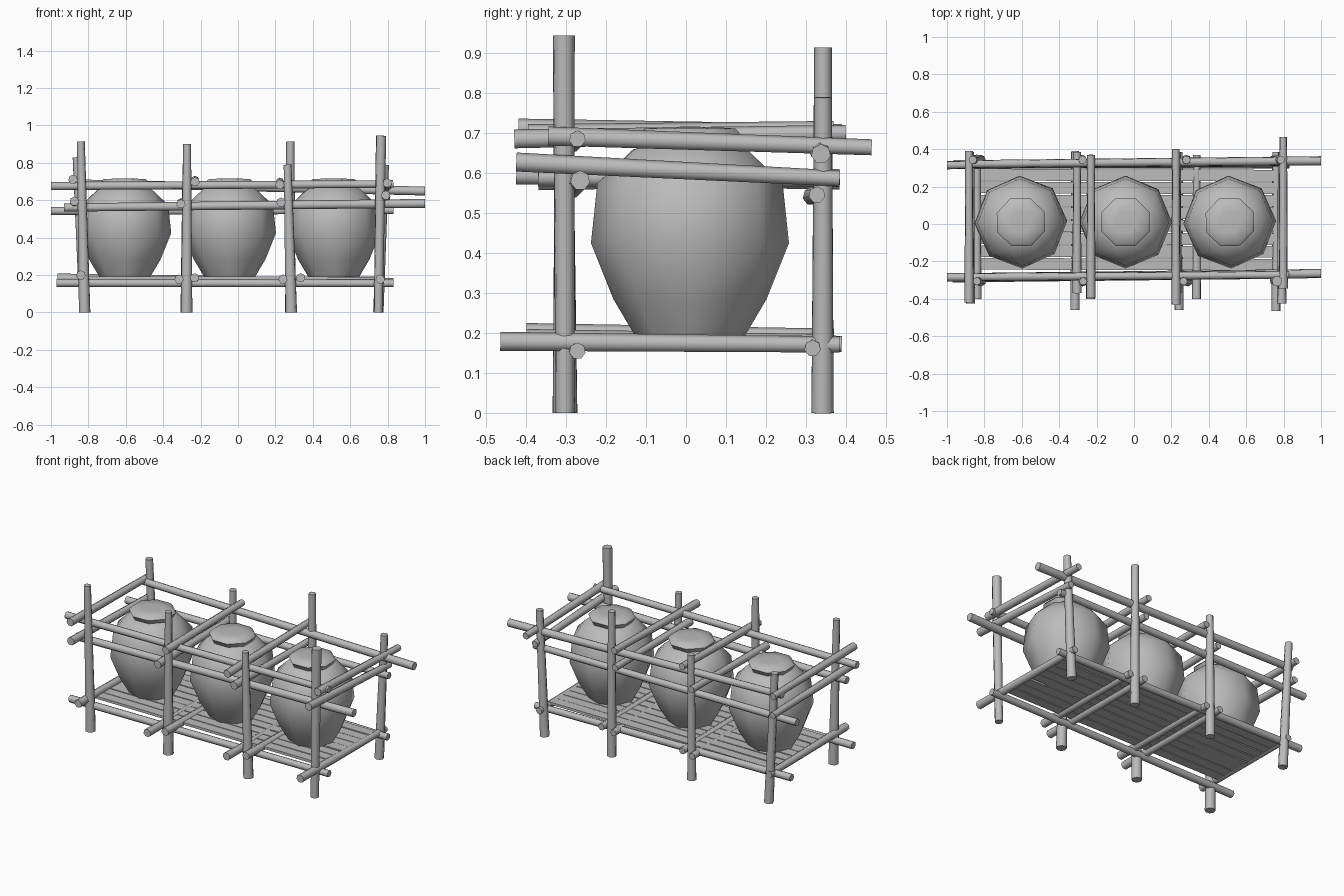
import bpy, bmesh, math, random
from mathutils import Vector

random.seed(4)
if "Cube" in bpy.data.objects:
    bpy.data.objects.remove(bpy.data.objects["Cube"])

grey = bpy.data.materials.new("plain grey")
grey.use_nodes = True
grey.diffuse_color = (0.5, 0.5, 0.5, 1)
grey.node_tree.nodes["Principled BSDF"].inputs["Base Color"].default_value = (0.5, 0.5, 0.5, 1)


def finish(bm, name, angle):
    bmesh.ops.recalc_face_normals(bm, faces=bm.faces)
    mesh = bpy.data.meshes.new(name)
    bm.to_mesh(mesh)
    bm.free()
    mesh.materials.append(grey)
    obj = bpy.data.objects.new(name, mesh)
    bpy.context.collection.objects.link(obj)
    bpy.ops.object.select_all(action='DESELECT')
    bpy.context.view_layer.objects.active = obj
    obj.select_set(True)
    bpy.ops.object.shade_smooth_by_angle(angle=math.radians(angle))
    return obj


def pole(name, start, end, r1=0.023, r2=0.021, sides=7):
    """Tapered round stick between two points."""
    a, b = Vector(start), Vector(end)
    bm = bmesh.new()
    bmesh.ops.create_cone(bm, cap_ends=True, segments=sides, radius1=r1, radius2=r2,
                          depth=(b - a).length)
    turn = (b - a).to_track_quat('Z', 'Y').to_matrix().to_4x4()
    turn.translation = (a + b) / 2
    bm.transform(turn)
    return finish(bm, name, 60)


# Upright posts: bottom x, top x, height
for x0, x1, h in [(-0.82, -0.84, 0.915), (-0.275, -0.272, 0.9),
                  (0.285, 0.265, 0.79), (0.75, 0.765, 0.945)]:
    tall = h > 0.93
    pole("front_post", (x0, -0.303, 0), (x1, -0.306, h), 0.031 if not tall else 0.024,
         0.021 if not tall else 0.028, 8)
for x0, x1, h in [(-0.82, -0.862, 0.83), (-0.28, -0.275, 0.79),
                  (0.28, 0.28, 0.915), (0.75, 0.785, 0.79)]:
    pole("back_post", (x0, 0.342, 0), (x1, 0.343, h), 0.028, 0.022, 8)

# Long rails running side to side
pole("front_upper_rail", (-1, -0.285, 0.675), (0.83, -0.272, 0.686))
pole("front_lower_rail", (-0.93, -0.285, 0.56), (1, -0.265, 0.582), 0.023, 0.025)
pole("front_base_rail", (-0.97, -0.29, 0.157), (0.83, -0.272, 0.155))
pole("back_upper_rail", (-0.9, 0.32, 0.69), (1, 0.338, 0.648), 0.022, 0.025)
pole("back_lower_rail", (-1, 0.315, 0.542), (0.83, 0.328, 0.546))
pole("back_base_rail", (-0.965, 0.32, 0.185), (0.83, 0.317, 0.162))

# Short rails running front to back: name, x, front y, front z, back y, back z
for name, x, y0, z0, y1, z1 in [
        ("upper_cross_rail", -0.882, -0.42, 0.712, 0.39, 0.702),
        ("upper_cross_rail", -0.23, -0.395, 0.698, 0.37, 0.71),
        ("upper_cross_rail", 0.224, -0.43, 0.685, 0.40, 0.70),
        ("upper_cross_rail", 0.798, -0.345, 0.692, 0.465, 0.664),
        ("lower_cross_rail", -0.875, -0.425, 0.595, 0.385, 0.578),
        ("lower_cross_rail", -0.305, -0.37, 0.58, 0.385, 0.59),
        ("lower_cross_rail", 0.23, -0.37, 0.59, 0.385, 0.585),
        ("lower_cross_rail", 0.79, -0.425, 0.627, 0.385, 0.586),
        ("base_cross_rail", -0.84, -0.40, 0.2, 0.37, 0.19),
        ("base_cross_rail", -0.315, -0.46, 0.178, 0.39, 0.172),
        ("base_cross_rail", -0.232, -0.40, 0.185, 0.37, 0.176),
        ("base_cross_rail", 0.24, -0.46, 0.178, 0.385, 0.17),
        ("base_cross_rail", 0.335, -0.40, 0.185, 0.37, 0.176),
        ("base_cross_rail", 0.76, -0.465, 0.178, 0.385, 0.17)]:
    pole(name, (x, y0, z0), (x, y1, z1), 0.025, 0.021)

# Floor of narrow planks
bm = bmesh.new()
count, width = 8, 0.068
for i in range(count):
    y = -0.215 + i * width
    new = bmesh.ops.create_cube(bm, size=1)["verts"]
    skew = random.uniform(-0.004, 0.004)
    lift = random.uniform(-0.002, 0.002)
    for v in new:
        side = v.co.x * 2
        v.co = Vector((-0.04 + side * 0.8, y + v.co.y * (width - 0.006) + side * skew,
                       0.184 + v.co.z * 0.016 + side * lift))
finish(bm, "floor_planks", 30)


def pot(name, cx, cy, spin):
    """Eight-sided jar whose rings twist to make a faceted shoulder."""
    # radius, height, ring twist in half steps
    rings = [(0.13, 0.18, 0), (0.192, 0.285, 0), (0.248, 0.425, 0), (0.232, 0.575, 0),
             (0.152, 0.66, 1), (0.122, 0.668, 1), (0.138, 0.695, 1), (0.122, 0.712, 1),
             (0.06, 0.716, 1)]
    bm = bmesh.new()
    n = 8
    loops = []
    for r, z, twist in rings:
        loops.append([bm.verts.new((cx + r * math.cos(a), cy + r * math.sin(a), z))
                      for a in (math.tau * (k + twist / 2) / n + spin for k in range(n))])
    for j in range(len(rings) - 1):
        low, high = loops[j], loops[j + 1]
        for k in range(n):
            m = (k + 1) % n
            if rings[j][2] == rings[j + 1][2]:
                bm.faces.new((low[k], low[m], high[m], high[k]))
            else:
                bm.faces.new((low[k], low[m], high[k]))
                bm.faces.new((low[m], high[m], high[k]))
    bm.faces.new(loops[0])
    tip = bm.verts.new((cx, cy, 0.717))
    for k in range(n):
        bm.faces.new((loops[-1][k], loops[-1][(k + 1) % n], tip))
    return finish(bm, name, 46)


# Three jars in a row
for name, x, spin in [("right_jar", -0.605, 0.03), ("middle_jar", -0.045, 0.0),
                      ("left_jar", 0.512, 0.03)]:
    pot(name, x, 0.01, spin)
